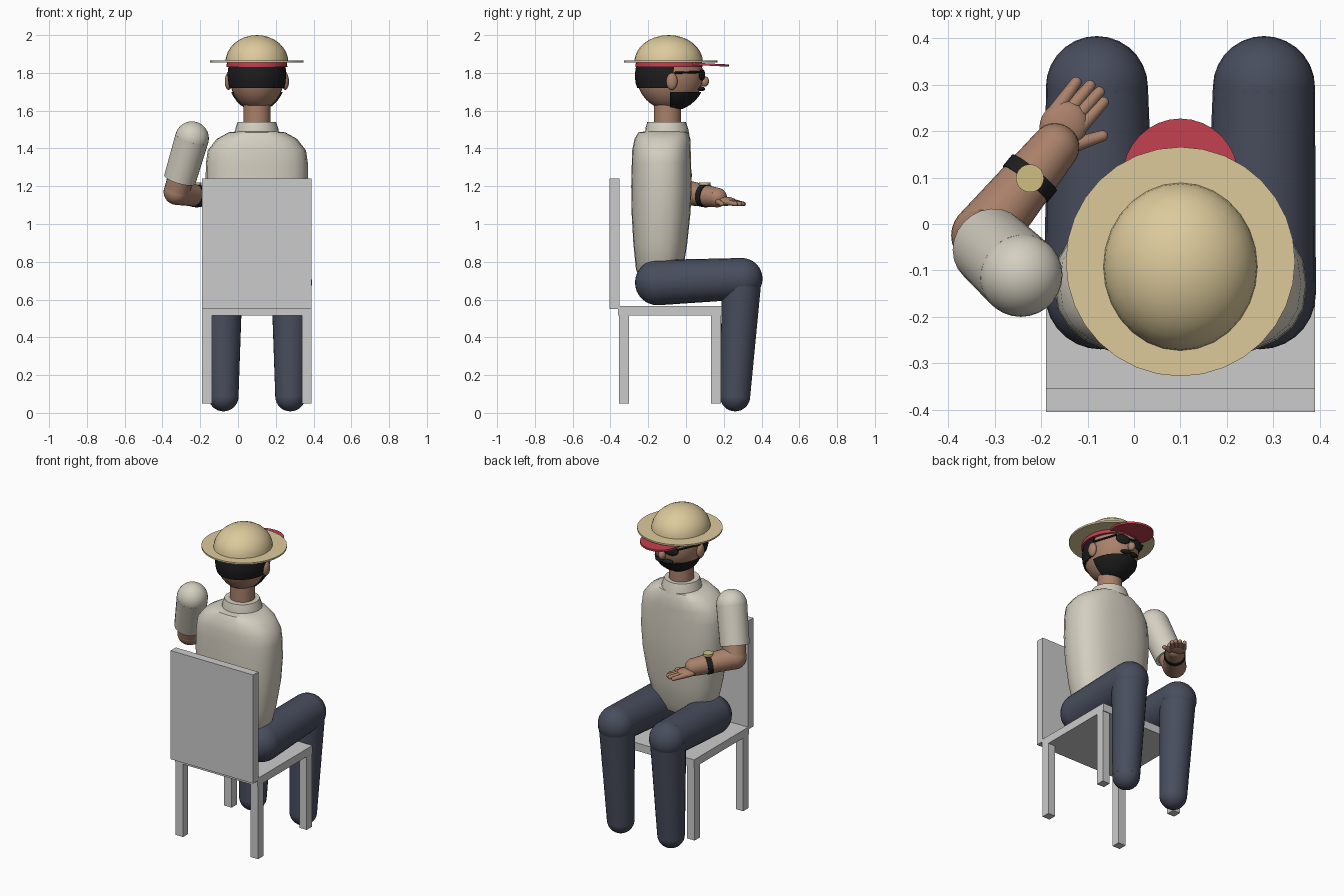
import bpy, bmesh, math
from mathutils import Vector, Matrix

if "Cube" in bpy.data.objects:
    bpy.data.objects.remove(bpy.data.objects["Cube"])

COLOURS = {
    "skin": (0.40, 0.22, 0.145), "shirt": (0.66, 0.62, 0.53), "denim": (0.065, 0.075, 0.11),
    "straw": (0.72, 0.59, 0.33), "red": (0.52, 0.05, 0.075), "black": (0.012, 0.012, 0.013),
    "gold": (0.62, 0.52, 0.22)}
MATS = {}
for key, rgb in COLOURS.items():
    MATS[key] = bpy.data.materials.new(key)
    MATS[key].diffuse_color = (*rgb, 1)


def finish(name, bm, mat=None):
    bmesh.ops.recalc_face_normals(bm, faces=bm.faces)
    me = bpy.data.meshes.new(name)
    bm.to_mesh(me)
    bm.free()
    ob = bpy.data.objects.new(name, me)
    bpy.context.collection.objects.link(ob)
    if mat:
        me.materials.append(MATS[mat])
    bpy.ops.object.select_all(action='DESELECT')
    ob.select_set(True)
    bpy.context.view_layer.objects.active = ob
    bpy.ops.object.shade_smooth_by_angle(angle=math.radians(40))
    return ob


def box(name, x, y, z, mat=None):
    bm = bmesh.new()
    bmesh.ops.create_cube(bm, size=1)
    for v in bm.verts:
        v.co = [(a + b) / 2 + c * (b - a) for (a, b), c in zip((x, y, z), v.co)]
    return finish(name, bm, mat)


def ball(name, c, r, mat, cuts=(), rot=0):
    """Ellipsoid; each cut (point, normal) removes the side the normal points to."""
    bm = bmesh.new()
    bmesh.ops.create_uvsphere(bm, u_segments=28, v_segments=16, radius=1)
    m = Matrix.Translation(c) @ Matrix.Rotation(rot, 4, 'Z') @ Matrix.Diagonal((*r, 1))
    bm.transform(m)
    for co, no in cuts:
        res = bmesh.ops.bisect_plane(bm, geom=bm.verts[:] + bm.edges[:] + bm.faces[:],
                                     plane_co=co, plane_no=no, clear_outer=True)
        edges = [e for e in res["geom_cut"] if isinstance(e, bmesh.types.BMEdge)]
        bmesh.ops.holes_fill(bm, edges=edges, sides=0)
    return finish(name, bm, mat)


def rod(name, a, b, r1, r2, mat, sides=24):
    a, b = Vector(a), Vector(b)
    bm = bmesh.new()
    bmesh.ops.create_cone(bm, cap_ends=True, segments=sides, radius1=r1, radius2=r2,
                          depth=(b - a).length)
    bm.transform(Matrix.Translation((a + b) / 2) @ (b - a).to_track_quat('Z', 'Y').to_matrix().to_4x4())
    return finish(name, bm, mat)


def disc(name, c, rx, ry, h, mat, tilt=0):
    bm = bmesh.new()
    bmesh.ops.create_cone(bm, cap_ends=True, segments=32, radius1=1, radius2=1, depth=1)
    bm.transform(Matrix.Translation(c) @ Matrix.Rotation(tilt, 4, 'X') @ Matrix.Diagonal((rx, ry, h, 1)))
    return finish(name, bm, mat)


def loft(name, rings, mat, power=2.0, n=24):
    """Rings are (z, centre y, rx, ry), stacked around x = CX."""
    bm = bmesh.new()
    loops = []
    for z, cy, rx, ry in rings:
        loop = []
        for i in range(n):
            t = 2 * math.pi * i / n
            c, s = math.cos(t), math.sin(t)
            loop.append(bm.verts.new((CX + rx * math.copysign(abs(c) ** (2 / power), c),
                                      cy + ry * math.copysign(abs(s) ** (2 / power), s), z)))
        loops.append(loop)
    for lo, hi in zip(loops, loops[1:]):
        for i in range(n):
            bm.faces.new((lo[i], lo[(i + 1) % n], hi[(i + 1) % n], hi[i]))
    bm.faces.new(loops[0])
    bm.faces.new(loops[-1])
    return finish(name, bm, mat)


CX = 0.1  # the sitter's and chair's centre line

# Chair
box("seat", (-0.19, 0.39), (-0.36, 0.19), (0.515, 0.565))
box("chair_back", (-0.19, 0.39), (-0.405, -0.353), (0.55, 1.24))
for side, x in (("left", -0.19), ("right", 0.338)):
    for end, y in (("back", -0.355), ("front", 0.133)):
        box(f"{end}_{side}_chair_leg", (x, x + 0.052), (y, y + 0.052), (0.05, 0.515))

# Legs
for side, s in (("left", -1), ("right", 1)):
    hip = (CX + s * 0.172, -0.15, 0.69)
    knee = (CX + s * 0.18, 0.295, 0.71)
    ankle = (CX + s * 0.177, 0.26, 0.088)
    ball(f"{side}_hip", hip, (0.12,) * 3, "denim")
    rod(f"{side}_thigh", hip, knee, 0.12, 0.11, "denim")
    ball(f"{side}_knee", knee, (0.11,) * 3, "denim")
    rod(f"{side}_shin", knee, ankle, 0.105, 0.08, "denim")
    ball(f"{side}_foot", ankle, (0.08,) * 3, "denim")

# Shirt, collar and neck
loft("torso", [(0.70, -0.14, 0.16, 0.10), (0.76, -0.14, 0.20, 0.125), (0.90, -0.136, 0.235, 0.143),
               (1.06, -0.132, 0.262, 0.156), (1.20, -0.13, 0.272, 0.16), (1.32, -0.13, 0.27, 0.157),
               (1.39, -0.13, 0.26, 0.155), (1.45, -0.125, 0.213, 0.148),
               (1.485, -0.12, 0.15, 0.132), (1.492, -0.11, 0.09, 0.09)], "shirt", 2.5)
loft("collar", [(1.475, -0.1, 0.12, 0.118), (1.51, -0.102, 0.112, 0.112),
                (1.54, -0.103, 0.102, 0.102), (1.54, -0.1, 0.074, 0.074)], "shirt")
rod("neck", (CX, -0.098, 1.47), (CX, -0.098, 1.68), 0.072, 0.072, "skin")

# Head, hair and beard
HEAD = (CX, -0.085, 1.785)
ball("head", HEAD, (0.146, 0.176, 0.182), "skin")
ball("hair", HEAD, (0.156, 0.186, 0.186), "black",
     [((0, 0, 1.72), (0, 0, -1)), ((0, -0.075, 1.75), (0, 1, -0.15)), ((0, 0, 1.86), (0, 0, 1))])
ball("beard", HEAD, (0.154, 0.188, 0.188), "black",
     [((0, 0, 1.70), (0, 0, 1)), ((0, -0.085, 0), (0, -1, 0))])
ball("nose", (CX, 0.098, 1.755), (0.021, 0.024, 0.028), "skin")
for side, s in (("left", -1), ("right", 1)):
    ball(f"{side}_ear", (CX + s * 0.15, -0.075, 1.755), (0.02, 0.03, 0.045), "skin")
    ball(f"{side}_moustache", (CX + s * 0.028, 0.082, 1.715), (0.034, 0.018, 0.012), "black", rot=-s * 0.25)
    ball(f"{side}_lens", (CX + s * 0.055, 0.085, 1.79), (0.045, 0.013, 0.03), "black", rot=-s * 0.25)
    rod(f"{side}_glasses_arm", (CX + s * 0.098, 0.08, 1.805), (CX + s * 0.152, -0.06, 1.80),
        0.006, 0.006, "black", 8)
rod("glasses_bridge", (CX - 0.03, 0.095, 1.80), (CX + 0.03, 0.095, 1.80), 0.006, 0.006, "black", 8)

# Cap under the straw hat
ball("cap", (CX, -0.09, 1.833), (0.161, 0.178, 0.155), "red", [((0, 0, 1.832), (0, 0, -1))])
disc("cap_visor", (CX, 0.10, 1.845), 0.125, 0.127, 0.012, "red", -0.05)
ball("hat_crown", (CX, -0.092, 1.855), (0.167, 0.182, 0.145), "straw", [((0, 0, 1.857), (0, 0, -1))])
disc("hat_brim", (CX, -0.081, 1.86), 0.247, 0.247, 0.01, "straw")

# Raised arm
shoulder, cuff = (-0.244, -0.11, 1.453), (-0.308, -0.05, 1.235)
elbow, wrist = Vector((-0.325, -0.025, 1.17)), Vector((-0.17, 0.165, 1.14))
ball("shoulder", shoulder, (0.09,) * 3, "shirt")
rod("sleeve", shoulder, cuff, 0.09, 0.086, "shirt")
rod("upper_arm", shoulder, elbow, 0.072, 0.068, "skin")
ball("elbow", elbow, (0.069,) * 3, "skin")
rod("forearm", elbow, wrist, 0.069, 0.052, "skin")
ball("wrist", wrist, (0.052,) * 3, "skin")

# Watch
mid, along = elbow.lerp(wrist, 0.65), (wrist - elbow).normalized()
rod("watch_strap", mid - along * 0.016, mid + along * 0.016, 0.062, 0.062, "black")
disc("watch_face", mid + Vector((0, 0, 0.063)), 0.03, 0.03, 0.014, "gold")

# Hand
ball("palm", (-0.152, 0.212, 1.12), (0.05, 0.055, 0.024), "skin", rot=-0.65)
for name, base, tip in (("index", (-0.168, 0.245), (-0.125, 0.305)),
                        ("middle", (-0.148, 0.235), (-0.095, 0.298)),
                        ("ring", (-0.131, 0.223), (-0.075, 0.284)),
                        ("little", (-0.117, 0.207), (-0.066, 0.262)),
                        ("thumb", (-0.13, 0.17), (-0.068, 0.19))):
    a, b = (*base, 1.118), (*tip, 1.106)
    rod(f"{name}_finger", a, b, 0.016, 0.012, "skin", 12)
    ball(f"{name}_fingertip", b, (0.012,) * 3, "skin")
    ball(f"{name}_knuckle", a, (0.016,) * 3, "skin")

for m in bpy.data.materials:
    if m.users and not m.is_grease_pencil:
        m.use_nodes = True
        m.node_tree.nodes["Principled BSDF"].inputs["Base Color"].default_value = m.diffuse_color
